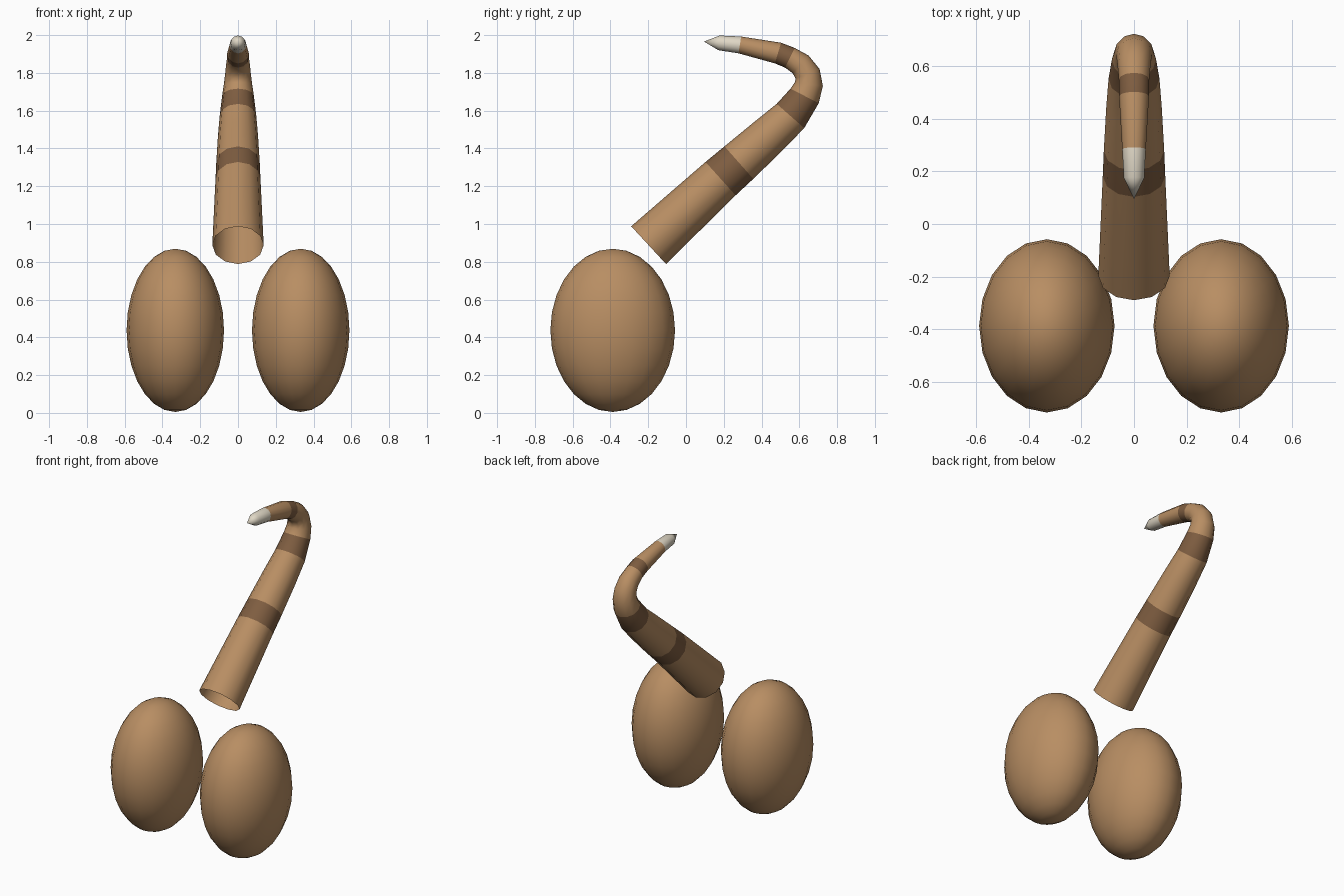
import bpy, bmesh, math
from mathutils import Vector

if "Cube" in bpy.data.objects:
    bpy.data.objects.remove(bpy.data.objects["Cube"])


def material(name, rgb):
    m = bpy.data.materials.new(name)
    m.diffuse_color = (*rgb, 1)
    m.use_nodes = True
    m.node_tree.nodes["Principled BSDF"].inputs["Base Color"].default_value = m.diffuse_color
    return m


fur = material("tan fur", (0.48, 0.27, 0.125))
stripe = material("dark brown stripe", (0.21, 0.11, 0.052))
cream = material("cream tip", (0.74, 0.68, 0.56))


def finish(name, bm, mats):
    mesh = bpy.data.meshes.new(name)
    bmesh.ops.recalc_face_normals(bm, faces=bm.faces)
    bm.to_mesh(mesh)
    bm.free()
    for m in mats:
        mesh.materials.append(m)
    ob = bpy.data.objects.new(name, mesh)
    bpy.context.collection.objects.link(ob)
    for p in mesh.polygons:
        p.use_smooth = True
    return ob


# Haunches: a mirrored pair of tall ellipsoids
for side, label in ((-1, "left"), (1, "right")):
    bm = bmesh.new()
    bmesh.ops.create_uvsphere(bm, u_segments=20, v_segments=14, radius=1)
    bmesh.ops.scale(bm, vec=(0.258, 0.33, 0.432), verts=bm.verts)
    bmesh.ops.translate(bm, vec=(side * 0.332, -0.388, 0.437), verts=bm.verts)
    finish(label + "_haunch", bm, [fur])

# Tail: rings swept along a curled path (y, z, radius, colour of next section)
path = [
    (-0.198, 0.888, 0.136, 0),
    (0.183, 1.240, 0.119, 1),
    (0.280, 1.325, 0.115, 0),
    (0.440, 1.468, 0.106, 0),
    (0.553, 1.572, 0.097, 1),
    (0.628, 1.678, 0.084, 0),
    (0.650, 1.740, 0.075, 0),
    (0.644, 1.795, 0.068, 0),
    (0.607, 1.845, 0.063, 0),
    (0.550, 1.880, 0.058, 1),
    (0.487, 1.905, 0.057, 0),
    (0.285, 1.948, 0.045, 2),
    (0.175, 1.959, 0.039, 2),
    (0.095, 1.966, 0.000, 2),
]
SIDES = 12
centres = [Vector((0, y, z)) for y, z, r, c in path]
bm = bmesh.new()
rings = []
for i, (y, z, r, c) in enumerate(path[:-1]):
    before = centres[i] - centres[i - 1] if i else centres[1] - centres[0]
    after = centres[i + 1] - centres[i]
    tangent = (before.normalized() + after.normalized()).normalized()
    across = Vector((1, 0, 0))
    up = tangent.cross(across)
    rings.append([
        bm.verts.new(centres[i] + r * (across * math.cos(a) + up * math.sin(a)))
        for a in (2 * math.pi * k / SIDES for k in range(SIDES))])
for i in range(len(rings) - 1):
    for k in range(SIDES):
        n = (k + 1) % SIDES
        f = bm.faces.new((rings[i][k], rings[i][n], rings[i + 1][n], rings[i + 1][k]))
        f.material_index = path[i][3]

# Pointed end closes the tail; the base stays open
point = bm.verts.new(centres[-1])
for k in range(SIDES):
    f = bm.faces.new((rings[-1][k], rings[-1][(k + 1) % SIDES], point))
    f.material_index = 2
finish("striped_tail", bm, [fur, stripe, cream])
